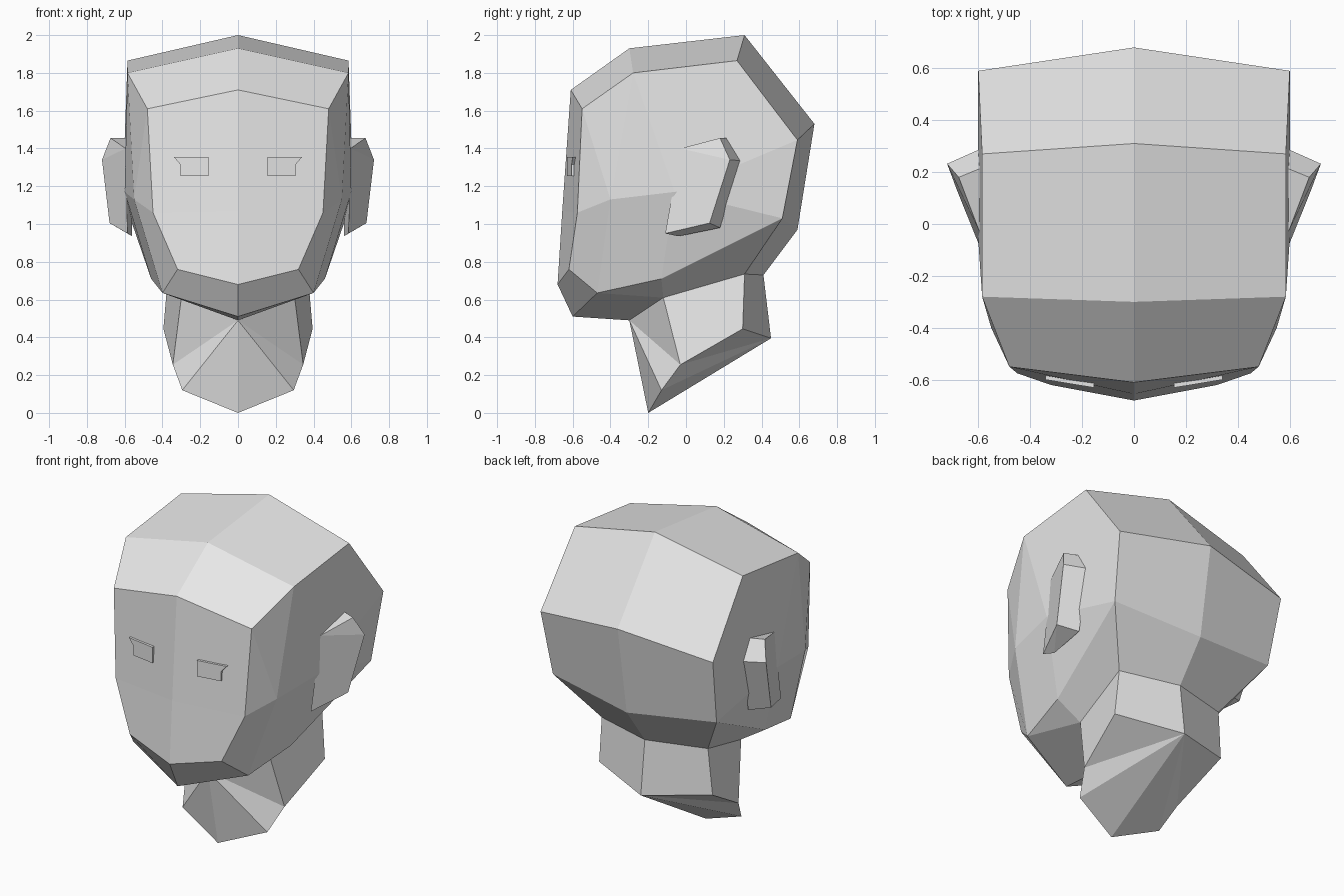
import bpy, bmesh
from mathutils import Vector

if "Cube" in bpy.data.objects:
    bpy.data.objects.remove(bpy.data.objects["Cube"])

clay = bpy.data.materials.new("light_grey")
clay.diffuse_color = (0.8, 0.8, 0.8, 1)
clay.use_nodes = True
clay.node_tree.nodes["Principled BSDF"].inputs["Base Color"].default_value = clay.diffuse_color


def build(name, points, faces):
    """Make a flat-shaded mesh from its right half plus a mirrored left half."""
    bm = bmesh.new()
    for sign in (1, -1):
        vs = {k: bm.verts.new((sign * p[0], p[1], p[2])) for k, p in points.items()}
        for f in faces:
            bm.faces.new([vs[k] for k in f])
    bmesh.ops.remove_doubles(bm, verts=bm.verts, dist=0.0005)
    bmesh.ops.recalc_face_normals(bm, faces=bm.faces)
    mesh = bpy.data.meshes.new(name)
    bm.to_mesh(mesh)
    bm.free()
    mesh.materials.append(clay)
    obj = bpy.data.objects.new(name, mesh)
    bpy.context.collection.objects.link(obj)
    return obj


# Skull: centre profile (y, z) paired with the side corner (x, y, z), throat to nape
stations = [
    ((-0.30, 0.49), (0.30, -0.12, 0.61)),    # 0 throat
    ((-0.60, 0.51), (0.40, -0.47, 0.635)),   # 1 under chin
    ((-0.68, 0.68), (0.32, -0.62, 0.76)),    # 2 chin
    ((-0.655, 1.07), (0.45, -0.575, 1.06)),  # 3 mid face
    ((-0.61, 1.71), (0.48, -0.55, 1.61)),    # 4 forehead
    ((-0.30, 1.93), (0.585, -0.28, 1.80)),   # 5 crown front
    ((0.31, 2.00), (0.585, 0.27, 1.865)),    # 6 crown back
    ((0.68, 1.53), (0.60, 0.59, 1.445)),     # 7 back
    ((0.59, 0.97), (0.57, 0.51, 1.03)),      # 8 nape
    ((0.41, 0.73), (0.37, 0.31, 0.735)),     # 9 neck top
]
pts = {}
for i, (c, s) in enumerate(stations):
    pts[f"c{i}"] = (0, *c)
    pts[f"s{i}"] = s
faces = [(f"c{i}", f"c{i+1}", f"s{i+1}", f"s{i}") for i in range(9)]

# Sides of the head: cheekbone, ear root and jaw corner
pts.update(cheek=(0.55, -0.40, 1.13), temple=(0.60, -0.06, 1.17), jaw=(0.46, -0.13, 0.71))
faces += [("s1", "s2", "s3", "cheek"), ("s3", "s4", "cheek"), ("s4", "s5", "cheek"),
          ("s5", "temple", "cheek"), ("s1", "cheek", "temple", "jaw"),
          ("s5", "s6", "temple"), ("s6", "s7", "temple"), ("s7", "s8", "temple"),
          ("s8", "jaw", "temple"), ("s0", "s1", "jaw"), ("s0", "jaw", "s8", "s9")]

# Neck, with a slanted closed cut at the bottom
pts.update(nb=(0, 0.45, 0.395), ns=(0.395, 0.30, 0.445), nm=(0.345, -0.03, 0.255),
           nf=(0.295, -0.13, 0.12), nc=(0, -0.20, 0.0))
faces += [("c9", "s9", "ns", "nb"), ("s9", "s0", "nm", "ns"), ("s0", "c0", "nm"),
          ("c0", "nf", "nm"), ("c0", "nc", "nf"),
          ("nb", "ns", "nm"), ("nb", "nm", "nf"), ("nb", "nf", "nc")]
build("head", pts, faces)

# Ears: flared shell, hinged at the front and closed inside the head
ear = dict(e=(0.595, -0.03, 1.40), a=(0.675, 0.18, 1.455), b=(0.72, 0.232, 1.34),
           c=(0.68, 0.125, 1.005), d=(0.585, -0.11, 0.95),
           a2=(0.59, 0.215, 1.455), b2=(0.59, 0.29, 1.335),
           c2=(0.56, 0.18, 0.98), d2=(0.56, -0.04, 0.935))
build("ears", ear, [("e", "a", "b"), ("e", "b", "c", "d"), ("e", "a2", "a"),
                    ("a", "a2", "b2", "b"), ("b", "b2", "c2", "c"),
                    ("c", "c2", "d2"), ("c", "d2", "d"),
                    ("e", "d", "d2", "c2", "b2", "a2")])

# Eyes: raised plates with an outward-pointing upper lid
outline = [(0.155, 1.355), (0.34, 1.355), (0.305, 1.315), (0.305, 1.255), (0.155, 1.255)]
eye = {}
for i, (x, z) in enumerate(outline):
    y = -0.656 + 0.165 * x
    eye[f"f{i}"] = (x, y, z)
    eye[f"r{i}"] = (x, y + 0.045, z)
n = len(outline)
build("eyes", eye, [tuple(f"f{i}" for i in range(n)), tuple(f"r{i}" for i in range(n))] +
      [(f"f{i}", f"f{(i+1) % n}", f"r{(i+1) % n}", f"r{i}") for i in range(n)])
